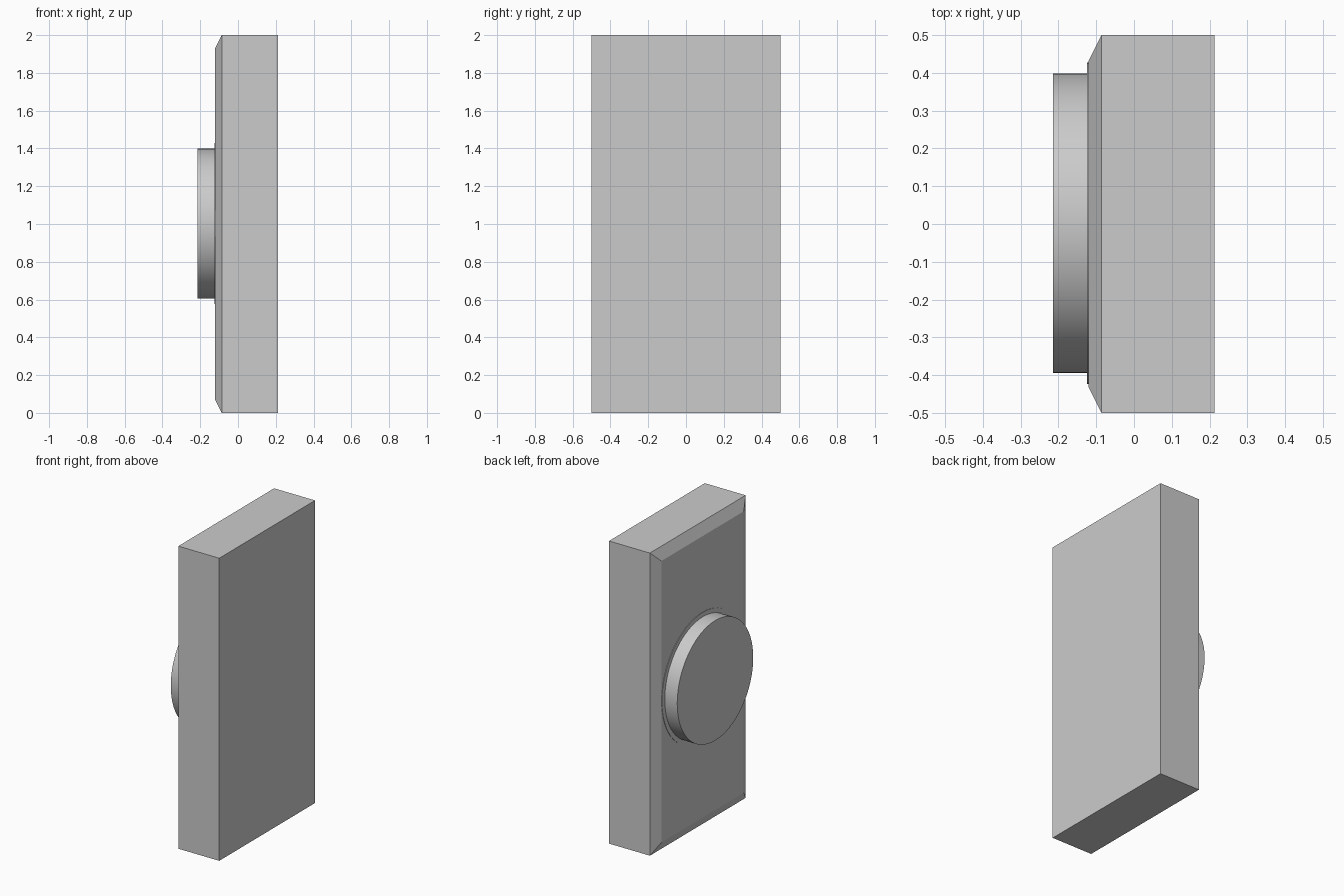
import bpy, bmesh
from math import radians
from mathutils import Matrix

if "Cube" in bpy.data.objects:
    bpy.data.objects.remove(bpy.data.objects["Cube"])

X_BACK, X_RIM, X_FACE, X_BUTTON = 0.213, -0.086, -0.121, -0.215
CENTRE_Y, CENTRE_Z = 0.002, 1.002


def make_object(name, bm):
    bmesh.ops.recalc_face_normals(bm, faces=bm.faces)
    mesh = bpy.data.meshes.new(name)
    bm.to_mesh(mesh)
    bm.free()
    obj = bpy.data.objects.new(name, mesh)
    bpy.context.collection.objects.link(obj)
    return obj


def disc(name, radius, x0, x1):
    """Smooth round disc with its axis along x."""
    bm = bmesh.new()
    place = (Matrix.Translation(((x0 + x1) / 2, CENTRE_Y, CENTRE_Z))
             @ Matrix.Rotation(radians(90), 4, 'Y'))
    bmesh.ops.create_cone(bm, cap_ends=True, segments=64, radius1=radius,
                          radius2=radius, depth=abs(x1 - x0), matrix=place)
    obj = make_object(name, bm)
    bpy.ops.object.select_all(action='DESELECT')
    obj.select_set(True)
    bpy.context.view_layer.objects.active = obj
    bpy.ops.object.shade_smooth_by_angle(angle=radians(30))
    return obj


# Backing plate: stacked rectangles, the last one inset for the sloped rim
bm = bmesh.new()
loops = []
for x, inset in ((X_BACK, 0), (X_RIM, 0), (X_FACE, 0.07)):
    y, z = 0.5 - inset, 1 - inset
    loops.append([bm.verts.new((x, a * y, 1 + b * z))
                  for a, b in ((-1, -1), (1, -1), (1, 1), (-1, 1))])
for low, high in zip(loops, loops[1:]):
    for i in range(4):
        j = (i + 1) % 4
        bm.faces.new((low[i], low[j], high[j], high[i]))
bm.faces.new(loops[0])
bm.faces.new(loops[-1])
make_object("plate", bm)

# Thin collar just proud of the plate, and the round push button
disc("collar", 0.426, -0.1, -0.124)
disc("button", 0.397, -0.1, X_BUTTON)
